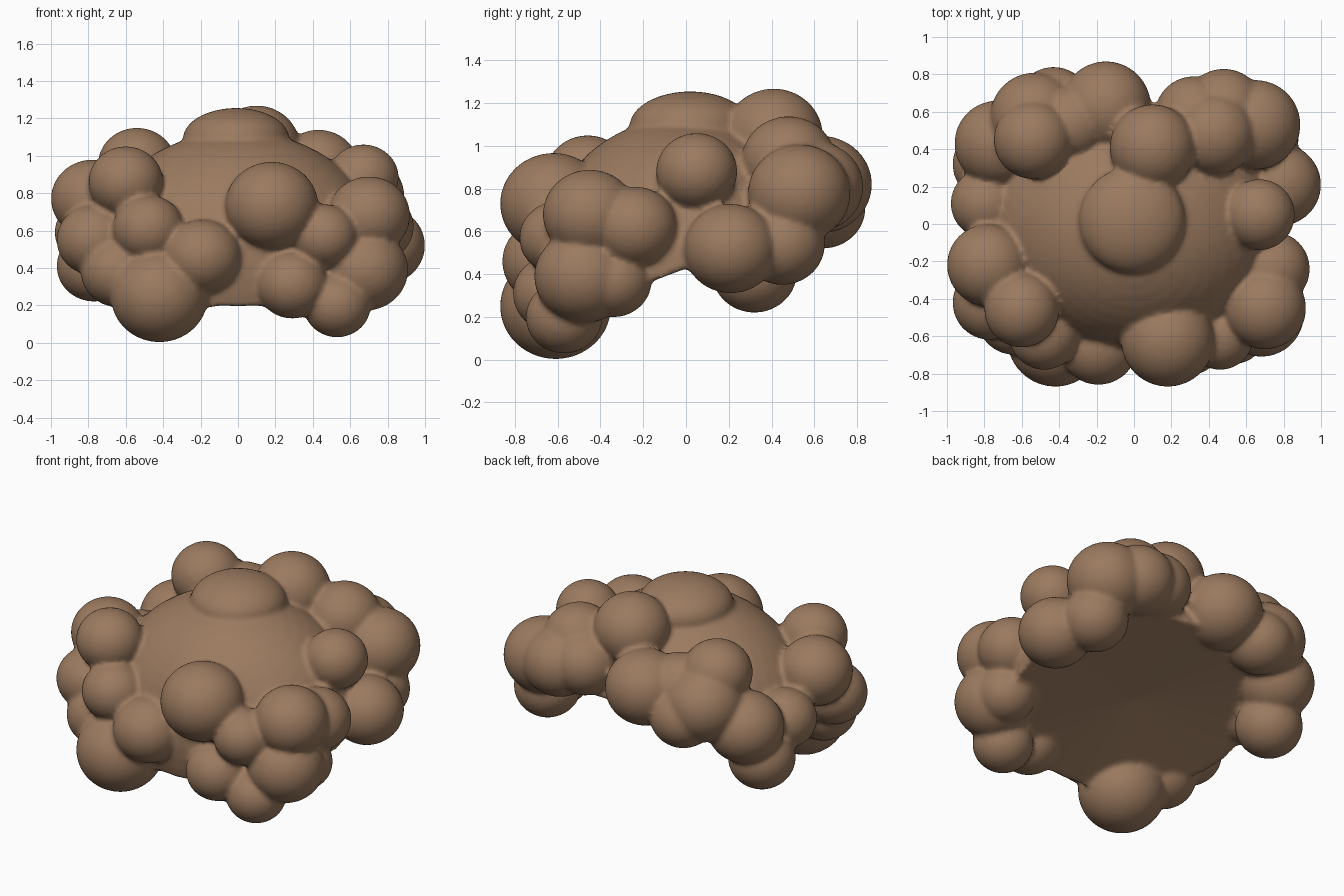
import bpy, bmesh, math
from mathutils import Matrix

if "Cube" in bpy.data.objects:
    bpy.data.objects.remove(bpy.data.objects["Cube"])

brown = bpy.data.materials.new("warm brown")
brown.diffuse_color = (0.33, 0.195, 0.115, 1)
brown.use_nodes = True
brown.node_tree.nodes["Principled BSDF"].inputs["Base Color"].default_value = brown.diffuse_color

bm = bmesh.new()


# Dome: half ellipsoid tilted forward, closed by an almost flat underside
def dome(center, radii, tilt, hollow, sides=48, rings=14):
    loops = []
    for i in range(rings):
        a = i / rings * math.pi / 2
        loops.append([bm.verts.new((math.cos(a) * math.cos(t), math.cos(a) * math.sin(t), math.sin(a)))
                      for t in (2 * math.pi * k / sides for k in range(sides))])
    top = bm.verts.new((0, 0, 1))
    under = bm.verts.new((0, 0, hollow))
    for k in range(sides):
        n = (k + 1) % sides
        for lo, hi in zip(loops, loops[1:]):
            bm.faces.new((lo[k], lo[n], hi[n], hi[k]))
        bm.faces.new((loops[-1][k], loops[-1][n], top))
        bm.faces.new((loops[0][n], loops[0][k], under))
    verts = [v for ring in loops for v in ring] + [top, under]
    bmesh.ops.transform(bm, verts=verts, matrix=Matrix.Translation(center)
                        @ Matrix.Rotation(math.radians(tilt), 4, 'X')
                        @ Matrix.Diagonal((*radii, 1)))


# Puff: one rounded clump, a little flatter than it is wide
def puff(x, y, z, r, flat=0.95):
    bmesh.ops.create_icosphere(bm, subdivisions=4, radius=r,
                               matrix=Matrix.Translation((x, y, z)) @ Matrix.Diagonal((1, 1, flat, 1)))


dome((0, 0, 0.425), (0.80, 0.68, 0.71), 20.5, 0.05)
puff(-0.01, 0.02, 1.09, 0.285, 0.58)

# Clumps around the rim: centre and radius
groups = {
    "front left": [
        (-0.60, -0.46, 0.86, 0.20), (-0.77, -0.42, 0.55, 0.20),
        (-0.48, -0.59, 0.61, 0.19), (-0.19, -0.65, 0.46, 0.21),
        (-0.42, -0.61, 0.25, 0.26), (-0.64, -0.50, 0.38, 0.20)],
    "front right": [
        (0.18, -0.62, 0.73, 0.25), (0.70, -0.45, 0.68, 0.22),
        (0.46, -0.60, 0.57, 0.18), (0.29, -0.62, 0.31, 0.19),
        (0.53, -0.57, 0.20, 0.18), (0.68, -0.48, 0.39, 0.23)],
    "right": [
        (0.70, -0.34, 0.37, 0.18),
        (0.74, -0.24, 0.62, 0.20), (0.67, 0.05, 0.88, 0.19),
        (0.78, 0.21, 0.52, 0.22), (0.68, 0.45, 0.54, 0.20)],
    "back right": [
        (0.65, 0.53, 0.78, 0.24), (0.43, 0.48, 0.93, 0.22),
        (0.48, 0.61, 0.81, 0.22), (0.10, 0.41, 1.05, 0.23),
        (0.32, 0.58, 0.84, 0.21)],
    "back left": [
        (-0.15, 0.63, 0.82, 0.24), (-0.54, 0.45, 0.95, 0.21),
        (-0.53, 0.57, 0.79, 0.24), (-0.43, 0.64, 0.71, 0.20),
        (-0.33, 0.54, 0.85, 0.20)],
    "left": [
        (-0.78, -0.22, 0.77, 0.22), (-0.79, 0.11, 0.59, 0.19),
        (-0.73, 0.43, 0.64, 0.23), (-0.77, 0.32, 0.41, 0.20)],
}
for puffs in groups.values():
    for p in puffs:
        puff(*p)

# Fuse dome and puffs into one soft skin
bmesh.ops.recalc_face_normals(bm, faces=bm.faces)
mesh = bpy.data.meshes.new("shrub_crown")
bm.to_mesh(mesh)
bm.free()
mesh.materials.append(brown)
crown = bpy.data.objects.new("shrub_crown", mesh)
bpy.context.collection.objects.link(crown)
fuse = crown.modifiers.new("fuse", 'REMESH')
fuse.mode = 'VOXEL'
fuse.voxel_size = 0.016
fuse.use_smooth_shade = True
soften = crown.modifiers.new("soften", 'SMOOTH')
soften.factor = 0.5
soften.iterations = 4
